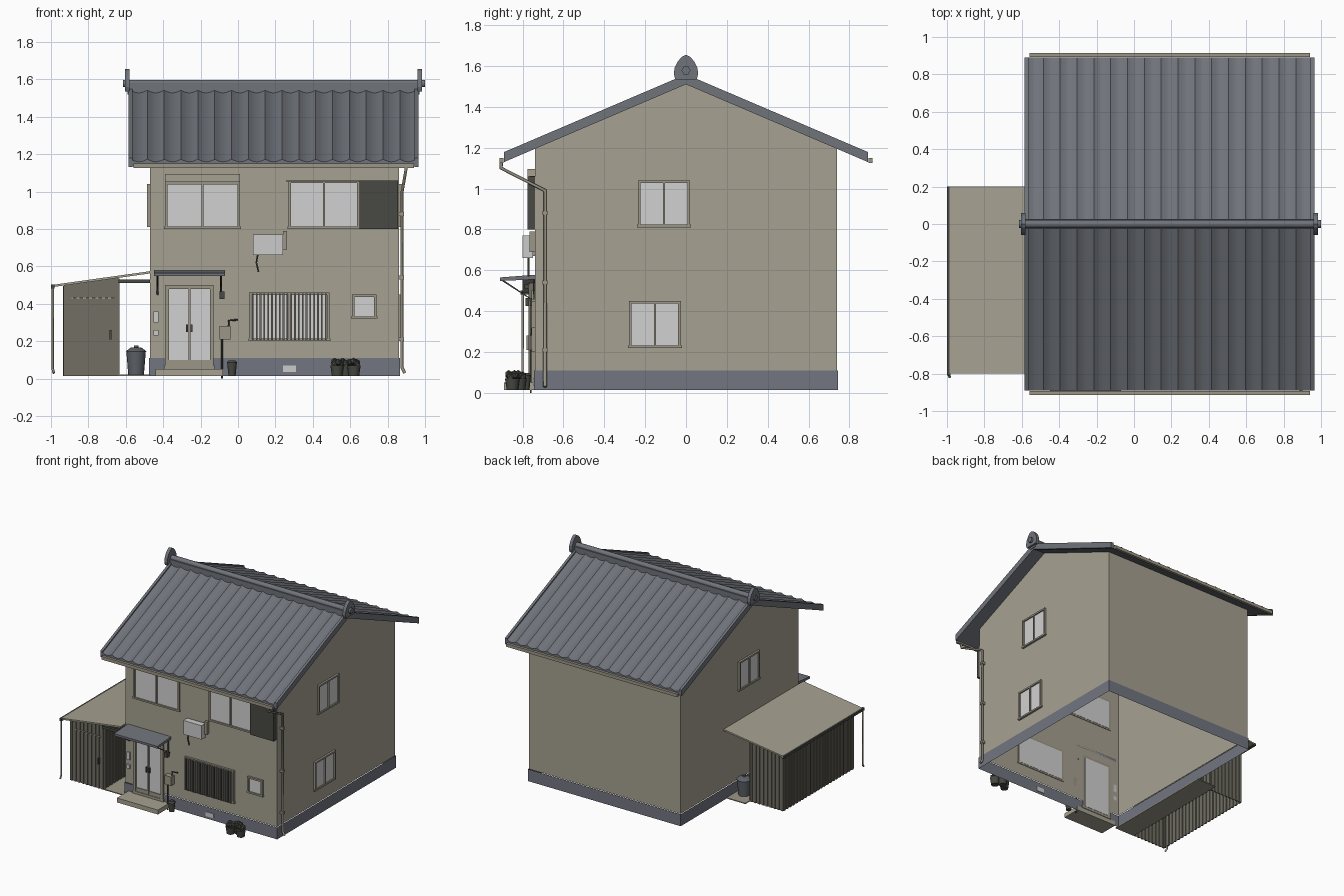
import bpy, bmesh, math
from mathutils import Vector, Matrix

cube = bpy.data.objects.get("Cube")
if cube:
    bpy.data.objects.remove(cube, do_unlink=True)


def material(name, r, g, b):
    m = bpy.data.materials.new(name)
    m.use_nodes = True
    m.diffuse_color = (r, g, b, 1)
    m.node_tree.nodes["Principled BSDF"].inputs["Base Color"].default_value = (r, g, b, 1)
    return m


PLASTER = material("plaster_beige", .38, .355, .285)
TRIM = material("trim_beige", .33, .305, .24)
SLATE = material("slate_grey", .16, .172, .195)
STONE = material("foundation_grey", .17, .178, .22)
GLASS = material("pale_glass", .64, .64, .65)
WHITE = material("off_white", .6, .6, .6)
DARK = material("charcoal", .065, .066, .056)
SIDING = material("siding_taupe", .17, .158, .125)
METAL = material("bin_grey", .11, .12, .135)


def finish(name, bm, mat, smooth=False):
    bmesh.ops.recalc_face_normals(bm, faces=bm.faces)
    mesh = bpy.data.meshes.new(name)
    bm.to_mesh(mesh)
    bm.free()
    mesh.materials.append(mat)
    ob = bpy.data.objects.new(name, mesh)
    bpy.context.collection.objects.link(ob)
    if smooth:
        for p in mesh.polygons:
            p.use_smooth = True
        mesh.set_sharp_from_angle(angle=math.radians(40))
    return ob


def boxes(name, items, mat):
    """One object made of boxes given as x0, x1, y0, y1, z0, z1."""
    bm = bmesh.new()
    for x0, x1, y0, y1, z0, z1 in items:
        mid = Vector((x0 + x1, y0 + y1, z0 + z1)) / 2
        size = Matrix.Diagonal((abs(x1 - x0), abs(y1 - y0), abs(z1 - z0), 1))
        bmesh.ops.create_cube(bm, size=1, matrix=Matrix.Translation(mid) @ size)
    return finish(name, bm, mat)


def prism(name, pts, place, a, b, mat, open_side=None, caps=True):
    """Extrude a 2D profile from a to b; place(u, v, t) gives the 3D point."""
    bm = bmesh.new()
    ends = [[bm.verts.new(place(u, v, t)) for u, v in pts] for t in (a, b)]
    n = len(pts)
    for i in range(n):
        if i != open_side:
            j = (i + 1) % n
            bm.faces.new((ends[0][i], ends[0][j], ends[1][j], ends[1][i]))
    if caps:
        for e in ends:
            bm.faces.new(e)
    return finish(name, bm, mat)


def along_x(u, v, t):
    return (t, u, v)


def along_y(u, v, t):
    return (u, t, v)


def along_z(u, v, t):
    return (u, v, t)


def tube(name, pts, r, mat):
    cu = bpy.data.curves.new(name, "CURVE")
    cu.dimensions = "3D"
    cu.bevel_depth, cu.bevel_resolution, cu.use_fill_caps = r, 1, True
    sp = cu.splines.new("POLY")
    sp.points.add(len(pts) - 1)
    for p, co in zip(sp.points, pts):
        p.co = (*co, 1)
    ob = bpy.data.objects.new(name, cu)
    bpy.context.collection.objects.link(ob)
    cu.materials.append(mat)
    bpy.ops.object.select_all(action="DESELECT")
    ob.select_set(True)
    bpy.context.view_layer.objects.active = ob
    bpy.ops.object.convert(target="MESH")


def cone(name, x, y, z0, z1, r0, r1, mat):
    bm = bmesh.new()
    bmesh.ops.create_cone(bm, cap_ends=True, segments=16, radius1=r0, radius2=r1, depth=z1 - z0,
                          matrix=Matrix.Translation((x, y, (z0 + z1) / 2)))
    finish(name, bm, mat, True)


# House shell, open underneath
X0, X1, W, BASE = -.47, .86, .74, .015
prism("house_walls", [(-W, .11), (W, .11), (W, 1.2), (0, 1.515), (-W, 1.2)],
      along_x, X0, X1, PLASTER, open_side=0)
e = .005
prism("foundation", [(X0 - e, -W - e), (X1 + e, -W - e), (X1 + e, W + e), (X0 - e, W + e)],
      along_z, BASE, .11, STONE, caps=False)

# Main roof: wavy tiled slopes with flat undersides
RX0, RX1, EAVE, RIDGE, FALL = -.575, .955, .89, 1.545, .427
WAVES, STEPS = 17, 8
for side, label in ((-1, "front"), (1, "back")):
    n = WAVES * STEPS
    top = []
    for i in range(n + 1):
        wave = abs(math.sin(math.pi * i / STEPS))
        top.append((RX0 + (RX1 - RX0) * i / n, .008 - .014 * wave))
    outline = top + [(RX1, -.03), (RX0, -.03)]
    bm = bmesh.new()
    rows = [[bm.verts.new((x, side * y, RIDGE - FALL * y + h)) for x, h in outline] for y in (0, EAVE)]
    for i in range(len(outline)):
        j = (i + 1) % len(outline)
        bm.faces.new((rows[0][i], rows[0][j], rows[1][j], rows[1][i]))
    for r in rows:
        bm.faces.new(r)
    finish(label + "_roof_tiles", bm, SLATE)
    for x, end in ((RX0, "right"), (RX1, "left")):
        prism(label + "_verge_" + end,
              [(0, RIDGE + .014), (side * EAVE, RIDGE - FALL * EAVE + .014),
               (side * EAVE, RIDGE - FALL * EAVE - .035), (0, RIDGE - .035)],
              along_x, x - .01, x + .01, SLATE)
    boxes(label + "_gutter", [(-.56, .94, side * .893, side * .913, 1.125, 1.15)], TRIM)

# Ridge and its pointed end tiles
boxes("ridge_courses", [(-.59, .97, -.027, .027, 1.52, 1.575)], SLATE)
tube("ridge_cap", [(-.615, 0, 1.578), (1, 0, 1.578)], .022, SLATE)
half = [(.02, 1.645), (.042, 1.62), (.056, 1.59), (.06, 1.56), (.052, 1.535)]
crest = [(0, 1.655)] + half + [(-y, z) for y, z in reversed(half)]
for x, end in ((-.592, "right"), (.972, "left")):
    prism("ridge_end_" + end, crest, along_x, x - .013, x + .013, SLATE)


# Openings: u runs along the wall, d is the distance out from it
def wall_box(wall, u0, u1, d0, d1, z0, z1):
    if wall == "front":
        return (u0, u1, -W - d1, -W - d0, z0, z1)
    if wall == "left":
        return (X1 + d0, X1 + d1, u0, u1, z0, z1)
    return (X0 - d1, X0 - d0, u0, u1, z0, z1)


def window(name, wall, u0, u1, z0, z1, bars=1, f=.013):
    m = (u0 + u1) / 2
    rim = [(u0, u0 + f, z0, z1), (u1 - f, u1, z0, z1), (u0, u1, z1 - f, z1), (u0 - .005, u1 + .005, z0, z0 + f)]
    if bars:
        rim.append((m - .005, m + .005, z0, z1))
    boxes(name + "_frame", [wall_box(wall, a, b, -.004, .016, c, d) for a, b, c, d in rim], TRIM)
    boxes(name + "_glass", [wall_box(wall, u0 + f, u1 - f, -.006, .006, z0 + f, z1 - f)], GLASS)


window("upper_right_window", "front", -.39, .01, .8, 1.05)
window("upper_left_window", "front", .27, .65, .8, 1.06)
window("lattice_window", "front", .06, .49, .2, .46)
window("small_window", "front", .61, .74, .32, .45, 0)
window("left_upper_window", "left", -.235, .02, .81, 1.04)
window("left_lower_window", "left", -.28, -.025, .22, .45)
window("right_upper_window", "right", -.235, .02, .81, 1.04)
boxes("roller_shutter_case", [wall_box("front", -.39, .01, 0, .035, 1.05, 1.095)], PLASTER)
boxes("shutter_box", [wall_box("front", .65, .855, 0, .035, .8, 1.06)], DARK)
boxes("shutter_rail", [wall_box("front", .26, .65, 0, .025, 1.05, 1.062)], TRIM)
boxes("window_lattice", [wall_box("front", .075 + .0205 * i, .084 + .0205 * i, .02, .03, .205, .455)
                         for i in range(20)], SIDING)

# Front door, step and canopy
window("door", "front", -.39, -.13, .05, .5, 1, .02)
boxes("door_kick_panel", [wall_box("front", -.37, -.15, 0, .012, .06, .1)], TRIM)
boxes("door_handles", [wall_box("front", x - .006, x + .006, .01, .025, .25, .29) for x in (-.272, -.248)], DARK)
boxes("door_step", [(-.44, -.08, -.89, -W, BASE, .05)], PLASTER)
prism("door_canopy", [(-W, .578), (-.91, .565), (-.91, .548), (-W, .555)], along_y and along_x, -.45, -.07, SLATE)
for x in (-.43, -.09):
    tube("canopy_bracket", [(x, -.9, .552), (x, -.745, .45), (x, -.745, .555)], .005, DARK)

# Wall fittings
boxes("air_conditioner", [(.08, .24, -.8, -.75, .66, .77)], WHITE)
boxes("air_conditioner_mount", [(.09, .23, -.755, -W, .67, .75), (.24, .262, -.765, -W, .69, .79)], TRIM)
tube("drain_hose", [(.105, -.77, .66), (.098, -.77, .62), (.11, -.77, .57)], .005, DARK)
boxes("meter_box", [(-.1, -.04, -.78, -W, .21, .28)], TRIM)
tube("meter_conduit", [(-.05, -.755, .28), (-.05, -.755, .31), (0, -.755, .315)], .005, DARK)
tube("meter_pipe", [(-.085, -.76, .21), (-.085, -.76, 0)], .005, DARK)
boxes("porch_lamp", [(-.1, -.072, -.785, -.755, .425, .465), (-.093, -.08, -.76, -W, .44, .455)], DARK)
boxes("intercom_panels", [(-.452, -.426, -.75, -W, .3, .36), (-.452, -.426, -.75, -W, .23, .26)], WHITE)
boxes("foundation_vent", [(.24, .31, -.75, -W, .035, .07)], WHITE)

# Rain pipe at the front corner
tube("rain_pipe", [(.9, -.905, 1.13), (.895, -.905, 1.1), (.876, -.69, .99),
                   (.876, -.69, .06), (.892, -.69, .03)], .009, TRIM)
boxes("pipe_clamps", [(X1, .888, -.702, -.678, z, z + .02) for z in (.2, .53, .87)], TRIM)


# Lean-to roof with a boarded shed beneath
def lean_z(x):
    return .488 + (x + 1) * .14


prism("lean_to_roof", [(-.99, lean_z(-.99)), (X0, lean_z(X0)), (X0, lean_z(X0) + .012), (-.99, lean_z(-.99) + .012)],
      along_y, -.8, .2, PLASTER)
boxes("lean_to_gutter", [(-1, -.98, -.81, .2, .482, .502)], DARK)
tube("lean_to_rain_pipe", [(-.99, -.8, .485), (-.99, -.8, .05), (-.985, -.82, .03)], .007, TRIM)
boxes("lean_to_beam", [(-.64, X0, -.79, -.77, .51, .53)], DARK)
SX0, SX1, SY0, SY1 = -.93, -.64, -.765, .11
prism("shed_walls", [(SX0, BASE), (SX1, BASE), (SX1, lean_z(SX1)), (SX0, lean_z(SX0))],
      along_y, SY0, SY1, SIDING, open_side=0)
battens = []
for i in range(9):
    x = SX0 + .006 + i * .034
    for y in (SY0, SY1):
        battens.append((x - .008, x + .008, y - .006, y + .006, BASE, lean_z(x) - .003))
for i in range(23):
    y = SY0 + .012 + i * .0387
    for x in (SX0, SX1):
        battens.append((x - .006, x + .006, y - .009, y + .009, BASE, lean_z(x) - .003))
boxes("shed_battens", battens, SIDING)
boxes("shed_door_rail", [(-.89, -.66, SY0 - .009, SY0, .425, .433)], TRIM)
boxes("shed_door_handle", [(-.686, -.676, SY0 - .016, SY0, .21, .26)], DARK)
boxes("side_path", [(SX1, X0, -.77, .17, BASE, .022)], TRIM)

# Bin, bucket and potted plants
cone("bin_body", -.545, .05, .022, .145, .042, .052, METAL)
cone("bin_lid", -.545, .05, .145, .165, .056, .03, METAL)
cone("bin_knob", -.545, .05, .165, .177, .012, .012, METAL)
cone("bucket", -.032, -.785, BASE, .085, .019, .026, DARK)
cone("bucket_rim", -.032, -.785, .085, .097, .028, .018, DARK)
for i, (x, y) in enumerate(((.53, -.85), (.575, -.815), (.62, -.85))):
    cone("plant_pot", x, y, BASE, .07, .028, .036, DARK)
    bm = bmesh.new()
    for k in range(5):
        a = k * 1.257 + i
        at = Vector((x + .018 * math.cos(a), y + .018 * math.sin(a), .08 + .006 * (k % 3)))
        bmesh.ops.create_icosphere(bm, subdivisions=1, radius=.02, matrix=Matrix.Translation(at))
    finish("potted_plant", bm, DARK)
